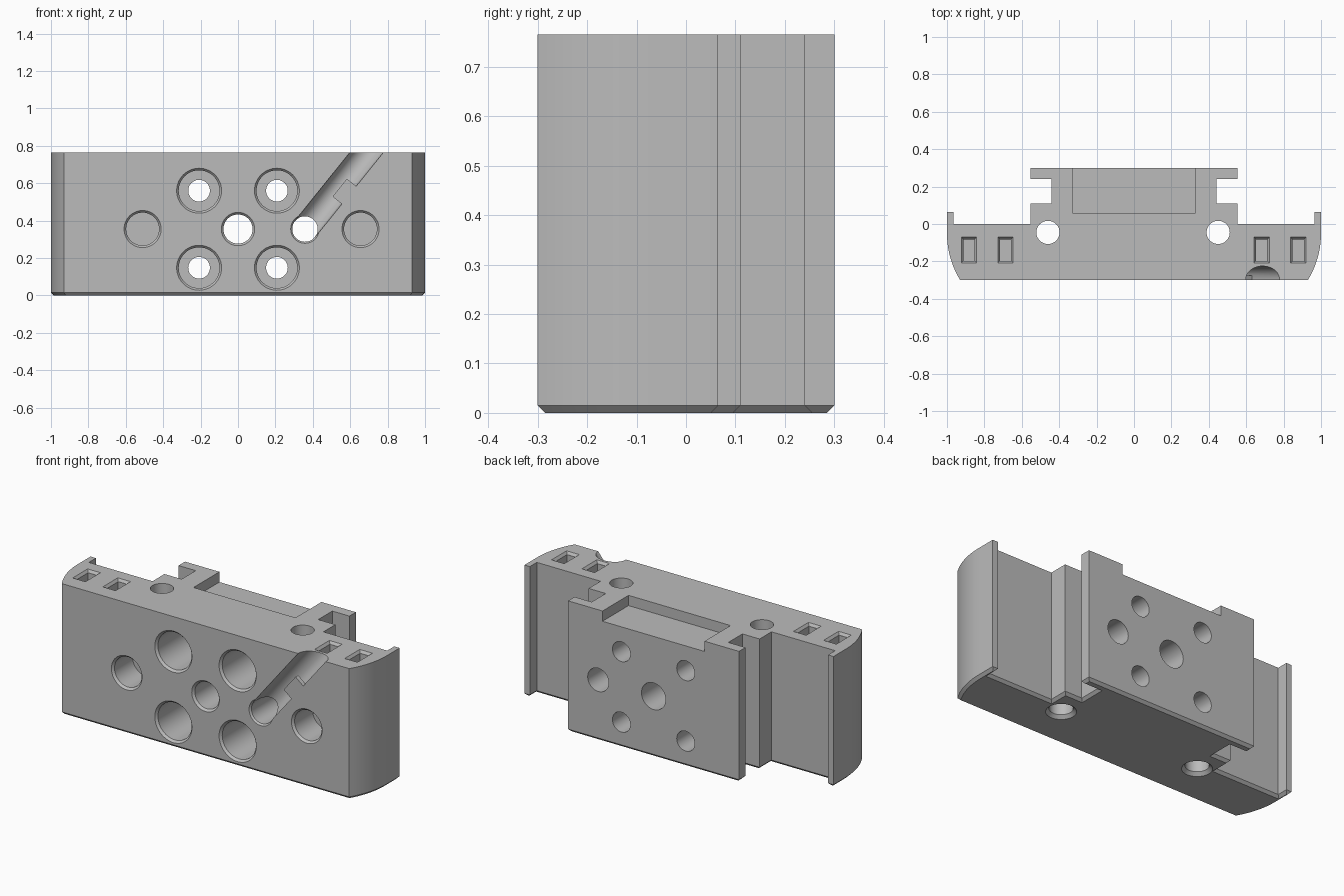
import bpy, bmesh, math
from mathutils import Vector, Matrix

if "Cube" in bpy.data.objects:
    bpy.data.objects.remove(bpy.data.objects["Cube"])

HEIGHT, FRONT, BACK, CHAMFER = 0.765, -0.3, 0.3, 0.015

grey = bpy.data.materials.new("machined grey")
grey.use_nodes = True
colour = (0.5, 0.5, 0.5, 1)
grey.diffuse_color = colour
grey.node_tree.nodes["Principled BSDF"].inputs["Base Color"].default_value = colour


def make_object(name, bm):
    bmesh.ops.recalc_face_normals(bm, faces=bm.faces)
    mesh = bpy.data.meshes.new(name)
    bm.to_mesh(mesh)
    bm.free()
    mesh.materials.append(grey)
    obj = bpy.data.objects.new(name, mesh)
    bpy.context.collection.objects.link(obj)
    return obj


def loft(name, rings):
    """Closed solid through rings that share a vertex count."""
    bm = bmesh.new()
    loops = [[bm.verts.new(p) for p in ring] for ring in rings]
    n = len(loops[0])
    for a, b in zip(loops, loops[1:]):
        for i in range(n):
            j = (i + 1) % n
            bm.faces.new((a[i], a[j], b[j], b[i]))
    bm.faces.new(loops[0])
    bm.faces.new(loops[-1])
    return make_object(name, bm)


def inset(points, d):
    """Offset a counter-clockwise outline inward."""
    result = []
    for i, p in enumerate(points):
        before = (p - points[i - 1]).normalized()
        after = (points[(i + 1) % len(points)] - p).normalized()
        n1 = Vector((-before.y, before.x))
        n2 = Vector((-after.y, after.x))
        result.append(p + (n1 + n2) * d / (1 + n1.dot(n2)))
    return result


def at_height(points, z):
    return [(p.x, p.y, z) for p in points]


def box(x0, x1, y0, y1, z0, z1, taper=0.0):
    """Box whose lower end may be narrower than its top."""
    def ring(z, t):
        return [(x0 + t, y0 + t, z), (x1 - t, y0 + t, z),
                (x1 - t, y1 - t, z), (x0 + t, y1 - t, z)]
    return loft("cutter", [ring(z0, taper), ring(z1, 0)])


def drill(origin, direction, profile, sides=48):
    """Stepped round cutter; profile holds (depth, radius) pairs."""
    turn = Vector((0, 0, 1)).rotation_difference(Vector(direction)).to_matrix()
    rings = []
    for depth, radius in profile:
        rings.append([Vector(origin) + turn @ Vector(
            (radius * math.cos(math.tau * i / sides),
             radius * math.sin(math.tau * i / sides), depth)) for i in range(sides)])
    return loft("cutter", rings)


# Rail-shaped outline: curved cheeks, outer lips and undercut back plate
R = 0.48
right = []
for i in range(11):
    y = FRONT + i * 0.025
    right.append(Vector((1 - R + math.sqrt(R * R - (y + 0.05) ** 2), y)))
right += [Vector(p) for p in ((1, 0.065), (0.965, 0.065), (0.965, 0), (0.553, 0),
                              (0.553, 0.11), (0.442, 0.11), (0.442, 0.24),
                              (0.553, 0.24), (0.553, BACK))]
outline = right + [Vector((-p.x, p.y)) for p in reversed(right)]
body = loft("block_body", [at_height(inset(outline, CHAMFER), 0),
                           at_height(outline, CHAMFER), at_height(outline, HEIGHT)])


def cut(cutter):
    cutter.hide_render = True
    mod = body.modifiers.new("cut", "BOOLEAN")
    mod.object, mod.operation, mod.solver = cutter, "DIFFERENCE", "EXACT"
    bpy.context.view_layer.objects.active = body
    bpy.ops.object.modifier_apply(modifier=mod.name)
    bpy.data.objects.remove(cutter)


# Shallow pocket in the top, open to the back
cut(box(-0.33, 0.33, 0.06, 0.4, HEIGHT - 0.06, 1))

# Four small slots in the top, with chamfered mouths
for x in (-0.882, -0.687, 0.682, 0.878):
    cut(box(x - 0.03, x + 0.03, -0.197, -0.083, HEIGHT - 0.2, 1))
    cut(box(x - 0.042, x + 0.042, -0.21, -0.07, HEIGHT - 0.015, HEIGHT + 0.001, 0.012))

# Vertical through holes, countersunk underneath
for x in (-0.46, 0.45):
    cut(drill((x, -0.045, 0), (0, 0, 1),
              [(-0.01, 0.09), (0.018, 0.062), (0.9, 0.062)]))


def front_hole(x, z, radius, depth, rim=0.013):
    cut(drill((x, FRONT, z), (0, 1, 0),
              [(-0.002, radius + rim), (rim, radius), (depth, radius)]))


# Four counterbored bolt holes
for x in (-0.208, 0.208):
    for z in (0.148, 0.56):
        front_hole(x, z, 0.109, 0.35)
        cut(drill((x, FRONT, z), (0, 1, 0), [(0.3, 0.058), (0.7, 0.058)]))

# Centre bore, blind holes and channel port
front_hole(0, 0.355, 0.078, 0.7)
front_hole(-0.51, 0.355, 0.088, 0.18)
front_hole(0.655, 0.355, 0.088, 0.18)
front_hole(0.358, 0.355, 0.068, 0.7, 0.01)

# Slanted round-bottomed channel running from the port to the top
along = Vector((0.627, 0, 0.779)).normalized()
across = Vector((along.z, 0, -along.x))
start = Vector((0.358, FRONT + 0.005, 0.355))
cut(drill(start, along, [(0, 0.07), (0.8, 0.07)]))

# Retaining tab over half of the channel
rings = []
for y in (FRONT, FRONT + 0.025):
    rings.append([Vector((start.x, y, start.z)) + along * u + across * v
                  for u, v in ((0.228, 0.006), (0.35, 0.006), (0.35, 0.07), (0.228, 0.07))])
tab = loft("channel_tab", rings)

# Smooth the bores and cheeks, keep machined edges sharp
for obj in (body, tab):
    bpy.ops.object.select_all(action="DESELECT")
    obj.select_set(True)
    bpy.context.view_layer.objects.active = obj
    bpy.ops.object.shade_smooth_by_angle(angle=math.radians(30))
